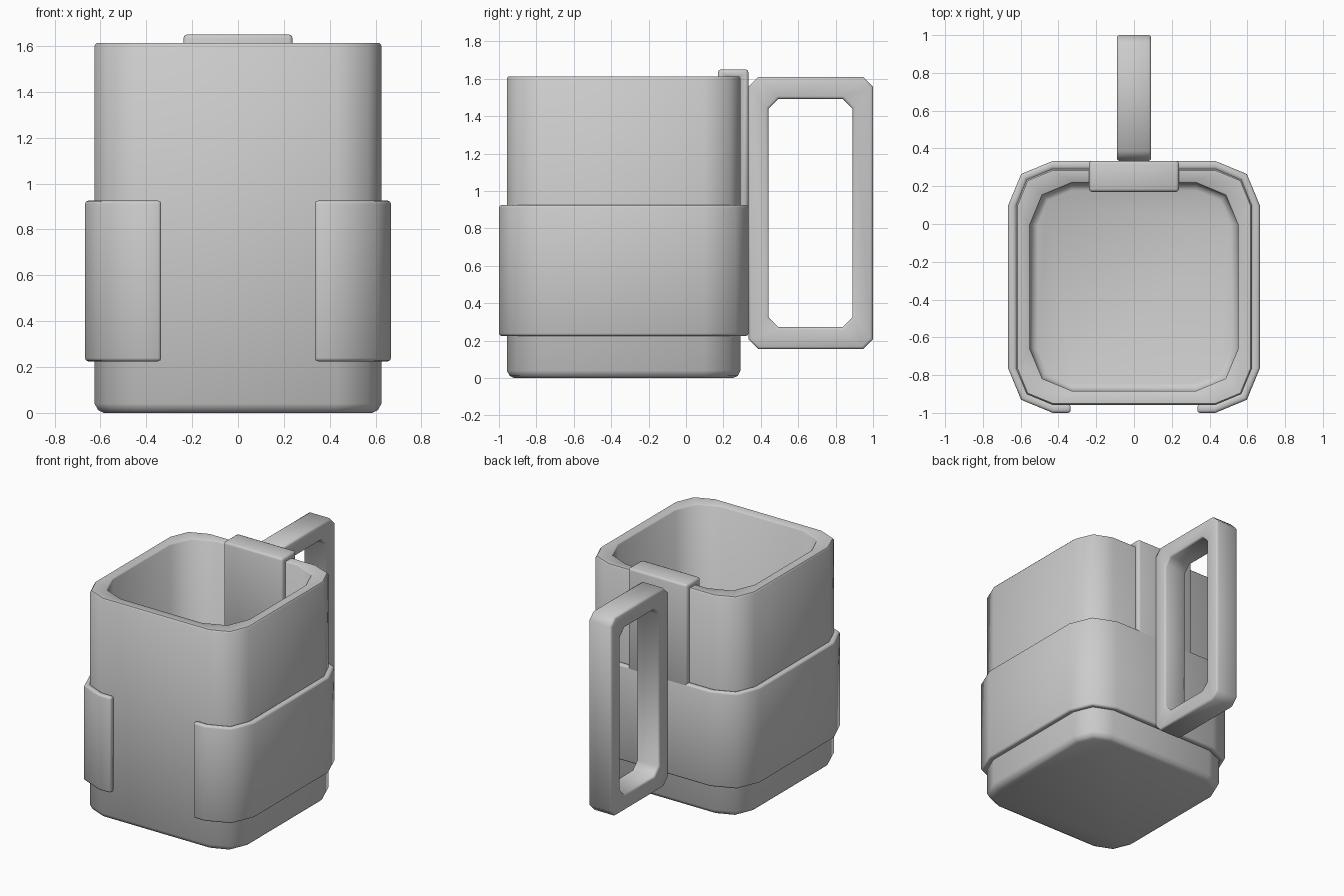
import bpy, bmesh, math
from mathutils import Vector

if "Cube" in bpy.data.objects:
    bpy.data.objects.remove(bpy.data.objects["Cube"])

CY = -0.333  # centre of the mug body in y


def finish(name, bm, bevel=0.0):
    """Bevel the hard edges, then shade smooth by angle."""
    bmesh.ops.recalc_face_normals(bm, faces=bm.faces)
    if bevel:
        hard = [e for e in bm.edges
                if len(e.link_faces) == 2 and e.calc_face_angle() > math.radians(60)]
        bmesh.ops.bevel(bm, geom=hard, offset=bevel, segments=2, profile=0.5,
                        affect='EDGES', clamp_overlap=True)
    me = bpy.data.meshes.new(name)
    bm.to_mesh(me)
    bm.free()
    ob = bpy.data.objects.new(name, me)
    bpy.context.collection.objects.link(ob)
    bpy.ops.object.select_all(action='DESELECT')
    ob.select_set(True)
    bpy.context.view_layer.objects.active = ob
    bpy.ops.object.shade_smooth_by_angle(angle=math.radians(50))
    return ob


def ring(half, r):
    """Rounded square, two segments per corner, counter-clockwise from the front right."""
    pts = []
    c = half - r
    for k, (sx, sy) in enumerate(((1, -1), (1, 1), (-1, 1), (-1, -1))):
        for s in range(3):
            a = math.radians(-90 + 90 * k + 45 * s)
            pts.append((sx * c + r * math.cos(a), CY + sy * c + r * math.sin(a)))
    return pts


def loft(bm, loops, closed=False):
    rows = [[bm.verts.new(p) for p in lp] for lp in loops]
    pairs = list(zip(rows, rows[1:])) + ([(rows[-1], rows[0])] if closed else [])
    for a, b in pairs:
        for i in range(len(a)):
            j = (i + 1) % len(a)
            bm.faces.new((a[i], a[j], b[j], b[i]))
    if not closed:
        bm.faces.new(rows[0])
        bm.faces.new(rows[-1])


# Cup: outer wall, rim, inner wall and floor
bm = bmesh.new()
sections = [(.585, .155, 0), (.61, .18, .012), (.625, .195, .04), (.625, .195, 1.602),
            (.617, .187, 1.612), (.558, .228, 1.612), (.55, .22, 1.604),
            (.55, .22, .13), (.535, .205, .10), (.51, .18, .09)]
loft(bm, [[(x, y, z) for x, y in ring(h, r)] for h, r, z in sections])
finish("cup_body", bm)

# Band wrapped round the cup, open at the front
END = 0.335
outer = [(END, CY - .667)] + ring(.667, .237) + [(-END, CY - .667)]
inner = [(END, CY - .622)] + ring(.622, .192) + [(-END, CY - .622)]
bm = bmesh.new()
loft(bm, [[(*o, .225), (*o, .925), (*i, .925), (*i, .225)] for o, i in zip(outer, inner)])
finish("wrap_band", bm, .014)

# Clip rising from the band and hooking over the rim
hook = [(.334, .90), (.334, 1.65), (.17, 1.65), (.17, .925),
        (.222, .925), (.222, 1.605), (.287, 1.605), (.287, .90)]
bm = bmesh.new()
loft(bm, [[(x, y, z) for y, z in hook] for x in (-.238, .238)])
finish("rim_clip", bm, .016)


# Handle: chamfered rectangular frame
def frame(y0, y1, z0, z1, c):
    return [(y0 + c, z0), (y1 - c, z0), (y1, z0 + c), (y1, z1 - c),
            (y1 - c, z1), (y0 + c, z1), (y0, z1 - c), (y0, z0 + c)]


out, hole = frame(.334, 1, .155, 1.61, .052), frame(.442, .89, .272, 1.493, .052)
W = .091
bm = bmesh.new()
loft(bm, [[(x, y, z) for y, z in lp]
          for x, lp in ((-W, out), (W, out), (W, hole), (-W, hole))], closed=True)
finish("handle", bm, .014)
